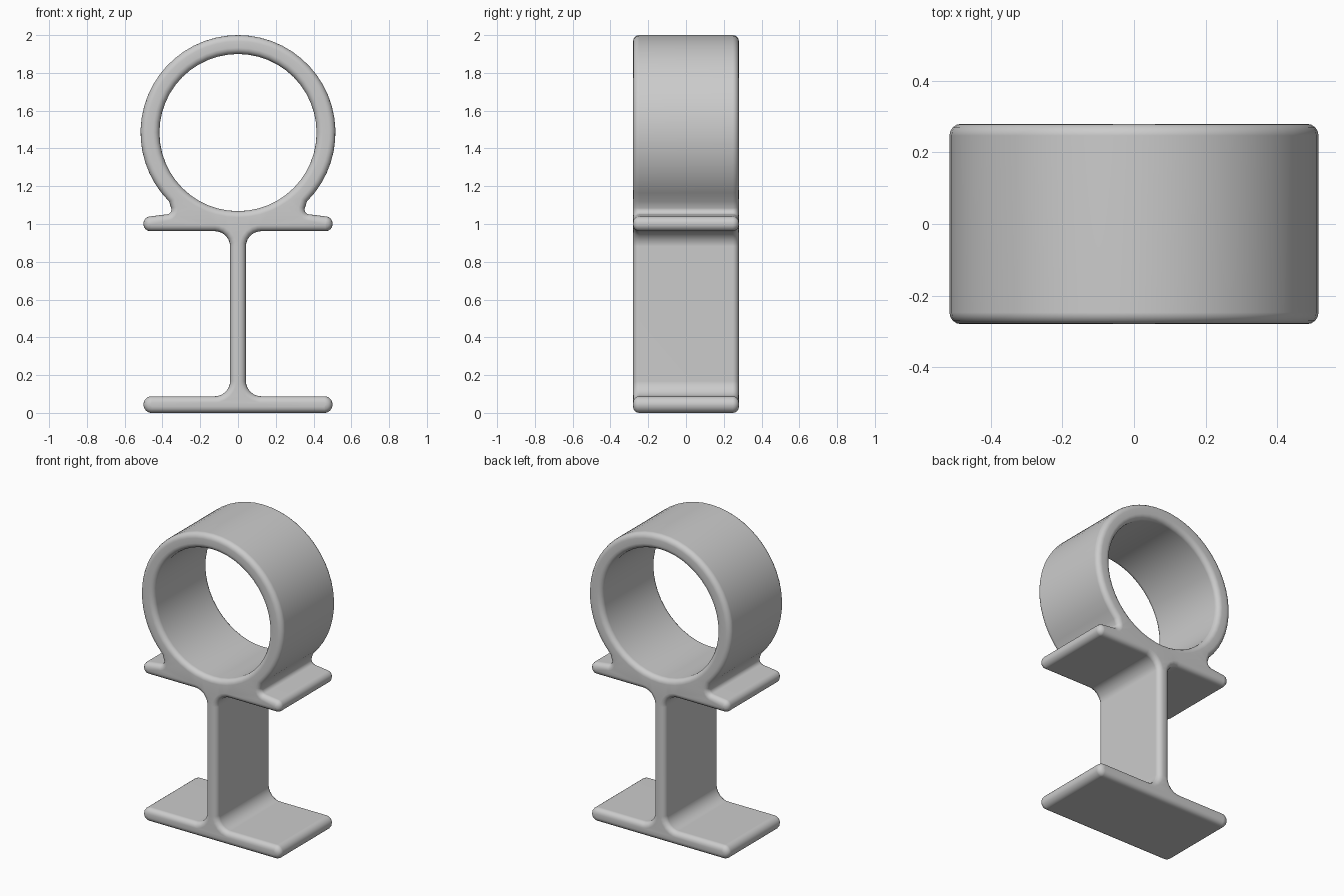
import bpy
import bmesh
import math
from mathutils import Vector

cube = bpy.data.objects.get("Cube")
if cube:
    bpy.data.objects.remove(cube, do_unlink=True)

HALF_DEPTH = 0.28
ROUND = 0.033
RING_Z = 1.484
RING_OUTER = 0.516
RING_INNER = 0.416

grey = bpy.data.materials.new("plain grey")
grey.use_nodes = True
grey.diffuse_color = (0.6, 0.6, 0.6, 1)
grey.node_tree.nodes["Principled BSDF"].inputs["Base Color"].default_value = (0.6, 0.6, 0.6, 1)


def fillet(before, corner, after, radius, steps=6):
    """Arc that rounds one corner of a profile."""
    u = (before - corner).normalized()
    v = (after - corner).normalized()
    half = u.angle(v) / 2
    reach = radius / math.tan(half)
    centre = corner + (u + v).normalized() * radius / math.sin(half)
    start, end = corner + u * reach - centre, corner + v * reach - centre
    return [centre + start.lerp(end, i / steps).normalized() * radius
            for i in range(steps + 1)]


def arc(radius, first, last, steps):
    """Points on the ring between two angles in degrees."""
    angles = [math.radians(first + (last - first) * i / steps) for i in range(steps + 1)]
    return [Vector((radius * math.cos(a), RING_Z + radius * math.sin(a))) for a in angles]


def inset(loop, distance):
    """Move a closed profile into the material by a distance."""
    moved = []
    for i, p in enumerate(loop):
        a = (p - loop[i - 1]).normalized()
        b = (loop[(i + 1) % len(loop)] - p).normalized()
        na, nb = Vector((a.y, -a.x)), Vector((b.y, -b.x))
        n = (na + nb).normalized()
        moved.append(p - n * distance / max(n.dot(na), 0.5))
    return moved


# Right half of the outline: foot, web, shelf, neck, then the ring
corners = [((0.5, 0.0), 0.042), ((0.5, 0.088), 0.042),
           ((0.042, 0.088), 0.08), ((0.042, 0.962), 0.08),
           ((0.5, 0.962), 0.036), ((0.5, 1.036), 0.036),
           ((0.345, 1.055), 0.025)]
ring = arc(RING_OUTER, -45, 90, 20)
path = [Vector((0, 0))] + [Vector(c) for c, r in corners] + [ring[0]]
right_side = []
for i, (c, r) in enumerate(corners):
    right_side += fillet(path[i], path[i + 1], path[i + 2], r)
right_side += ring
left_side = [Vector((-p.x, p.y)) for p in reversed(right_side) if p.x > 0.001]
outline = right_side + left_side
hole = arc(RING_INNER, 360, 0, 48)[:-1]

# Depth layers with a rounded rim at front and back
rim = []
for k in range(5):
    a = math.radians(90 * k / 4)
    rim.append((HALF_DEPTH - ROUND + ROUND * math.sin(a), ROUND * (1 - math.cos(a))))
layers = [(-y, d) for y, d in reversed(rim)] + rim

# Skin the outline and the hole, then close both faces
bm = bmesh.new()
cap_edges = [[], []]
for loop in (outline, hole):
    rows = []
    for y, d in layers:
        rows.append([bm.verts.new((p.x, y, p.y)) for p in inset(loop, d)])
    count = len(loop)
    for low, high in zip(rows, rows[1:]):
        for i in range(count):
            j = (i + 1) % count
            bm.faces.new((low[i], low[j], high[j], high[i]))
    for edges, row in zip(cap_edges, (rows[0], rows[-1])):
        edges += [bm.edges.get((row[i - 1], row[i])) for i in range(count)]
for edges in cap_edges:
    bmesh.ops.triangle_fill(bm, use_beauty=True, use_dissolve=False, edges=edges)
bmesh.ops.recalc_face_normals(bm, faces=bm.faces[:])

mesh = bpy.data.meshes.new("ring_stand")
bm.to_mesh(mesh)
bm.free()
mesh.materials.append(grey)
stand = bpy.data.objects.new("ring_stand", mesh)
bpy.context.collection.objects.link(stand)

# Smooth shading with flat broad faces
bpy.ops.object.select_all(action="DESELECT")
stand.select_set(True)
bpy.context.view_layer.objects.active = stand
bpy.ops.object.shade_smooth_by_angle(angle=math.radians(45))
weighted = stand.modifiers.new("weighted_normals", "WEIGHTED_NORMAL")
weighted.keep_sharp = True
